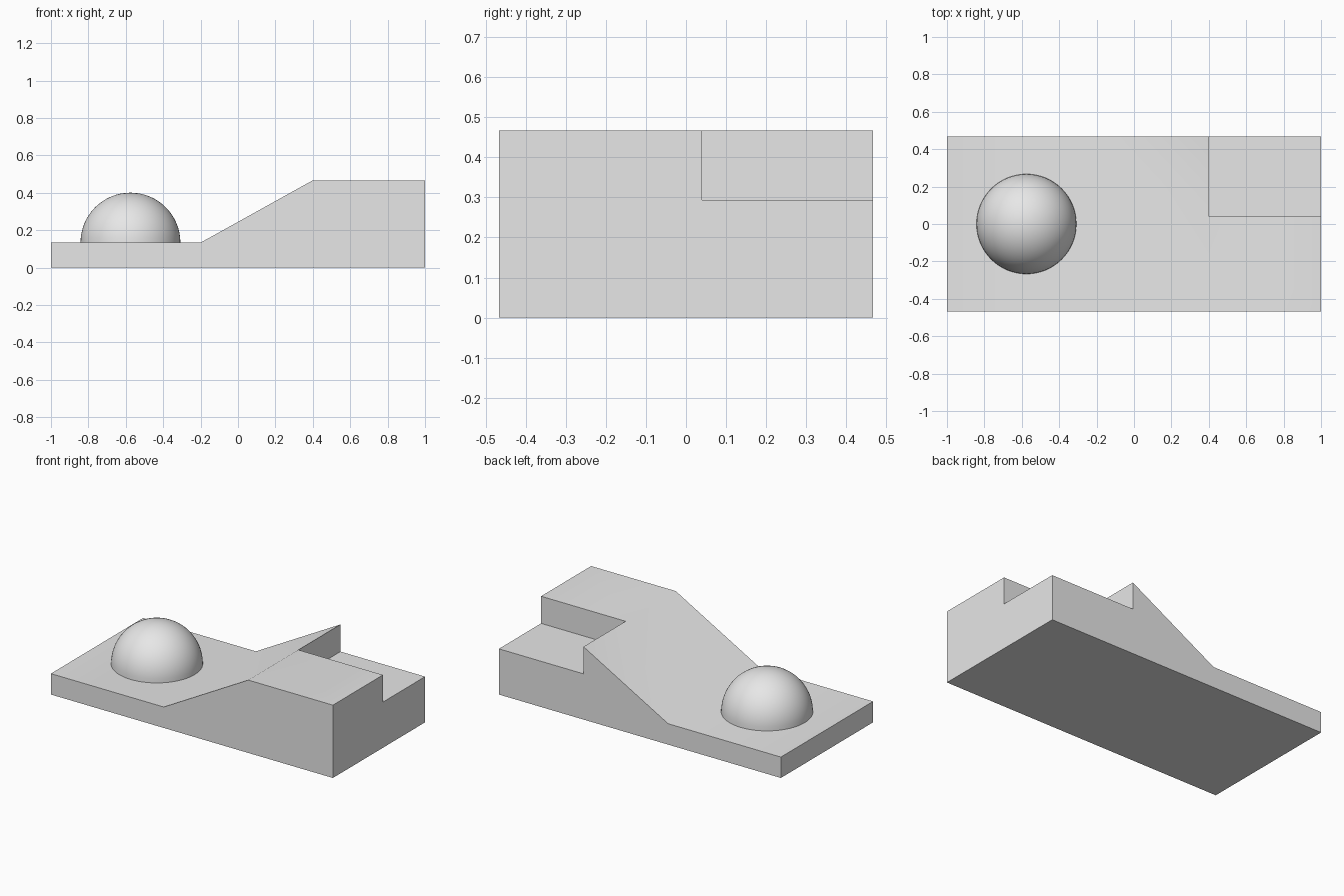
import bpy
import bmesh
from mathutils import Vector

if "Cube" in bpy.data.objects:
    bpy.data.objects.remove(bpy.data.objects["Cube"], do_unlink=True)

HALF_DEPTH = 0.467
TOP = 0.467
DECK = 0.134

grey = bpy.data.materials.new("light_grey")
grey.use_nodes = True
grey.diffuse_color = (0.8, 0.8, 0.8, 1)
grey.node_tree.nodes["Principled BSDF"].inputs["Base Color"].default_value = (0.8, 0.8, 0.8, 1)


def add_object(name, bm):
    """Turn a bmesh into a grey object in the scene."""
    bmesh.ops.recalc_face_normals(bm, faces=bm.faces)
    mesh = bpy.data.meshes.new(name)
    bm.to_mesh(mesh)
    bm.free()
    mesh.materials.append(grey)
    obj = bpy.data.objects.new(name, mesh)
    bpy.context.collection.objects.link(obj)
    return obj


def prism(name, profile, y_front, y_back):
    """Extrude an x-z outline along y."""
    bm = bmesh.new()
    face = bm.faces.new([bm.verts.new((x, y_front, z)) for x, z in profile])
    new = bmesh.ops.extrude_face_region(bm, geom=[face])["geom"]
    verts = [g for g in new if isinstance(g, bmesh.types.BMVert)]
    bmesh.ops.translate(bm, verts=verts, vec=(0, y_back - y_front, 0))
    return add_object(name, bm)


def smooth(obj):
    bpy.ops.object.select_all(action="DESELECT")
    obj.select_set(True)
    bpy.context.view_layer.objects.active = obj
    bpy.ops.object.shade_smooth_by_angle()


# Ramped base: low deck, slope and raised block
base = prism("ramped_base",
             [(-1, 0), (1, 0), (1, TOP), (0.4, TOP), (-0.2, DECK), (-1, DECK)],
             -HALF_DEPTH, HALF_DEPTH)

# Step cut out of the back corner of the raised block
cutter = prism("step_cutter", [(0.4, 0.293), (1.2, 0.293), (1.2, 0.7), (0.4, 0.7)], 0.04, 0.7)
cutter.hide_render = True
cut = base.modifiers.new("step", "BOOLEAN")
cut.operation = "DIFFERENCE"
cut.solver = "EXACT"
cut.object = cutter
bpy.context.view_layer.objects.active = base
bpy.ops.object.modifier_apply(modifier=cut.name)
bpy.data.objects.remove(cutter, do_unlink=True)
smooth(base)

# Hemispherical dome on the low deck
bm = bmesh.new()
bmesh.ops.create_uvsphere(bm, u_segments=64, v_segments=32, radius=0.267)
bmesh.ops.bisect_plane(bm, geom=bm.verts[:] + bm.edges[:] + bm.faces[:], dist=0.0001,
                       plane_co=Vector(), plane_no=(0, 0, 1), clear_inner=True)
dome = add_object("dome", bm)
dome.location = (-0.575, 0, DECK)
smooth(dome)
